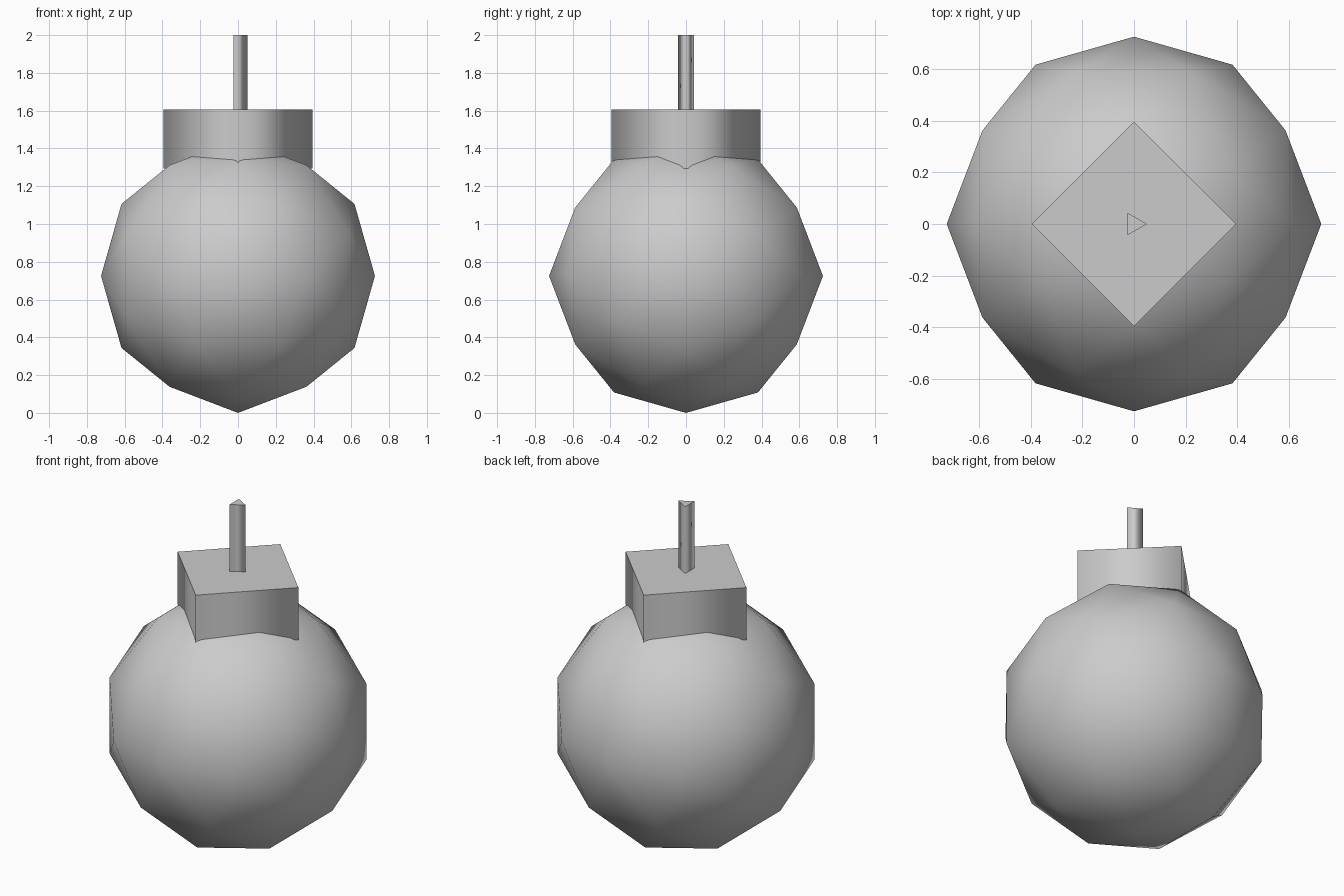
import bpy
import bmesh
import math
from mathutils import Vector

old = bpy.data.objects.get("Cube")
if old:
    bpy.data.objects.remove(old, do_unlink=True)

grey = bpy.data.materials.new("plain grey")
grey.use_nodes = True
colour = (0.6, 0.6, 0.6, 1)
grey.diffuse_color = colour
grey.node_tree.nodes["Principled BSDF"].inputs["Base Color"].default_value = colour


def finish(bm, name):
    bmesh.ops.recalc_face_normals(bm, faces=bm.faces)
    mesh = bpy.data.meshes.new(name)
    bm.to_mesh(mesh)
    bm.free()
    mesh.materials.append(grey)
    obj = bpy.data.objects.new(name, mesh)
    bpy.context.collection.objects.link(obj)
    return obj


def prism(name, sides, radius, bottom, top):
    """Upright prism with a corner towards +x, soft sides and flat caps."""
    bm = bmesh.new()
    ring = [bm.verts.new((radius * math.cos(i * math.tau / sides),
                          radius * math.sin(i * math.tau / sides), bottom))
            for i in range(sides)]
    base = bm.faces.new(ring)
    lid = bmesh.ops.extrude_face_region(bm, geom=[base], use_keep_orig=True)
    bmesh.ops.translate(bm, vec=(0, 0, top - bottom),
                        verts=[v for v in lid["geom"] if isinstance(v, bmesh.types.BMVert)])
    bm.normal_update()
    for face in bm.faces:
        face.smooth = abs(face.normal.z) < 0.5
    for edge in bm.edges:
        edge.smooth = any(abs(v.co.z - edge.verts[0].co.z) > 0.01 for v in edge.verts)
    return finish(bm, name)


# Round body: icosahedron split once and pushed out to a sphere
radius = 0.725
golden = (1 + math.sqrt(5)) / 2
bm = bmesh.new()
for a in (-1, 1):
    for b in (-golden, golden):
        for corner in ((0, a, b), (a, b, 0), (b, 0, a)):
            bm.verts.new(corner)
bmesh.ops.convex_hull(bm, input=bm.verts)
bmesh.ops.subdivide_edges(bm, edges=bm.edges[:], cuts=1, use_grid_fill=True)
for v in bm.verts:
    v.co = v.co.normalized() * radius + Vector((0, 0, radius))
for f in bm.faces:
    f.smooth = True
finish(bm, "round_body")

# Square neck and thin three-sided stem
prism("neck_block", 4, 0.395, 1.295, 1.605)
prism("stem", 3, 0.05, 1.6, 2.0)
